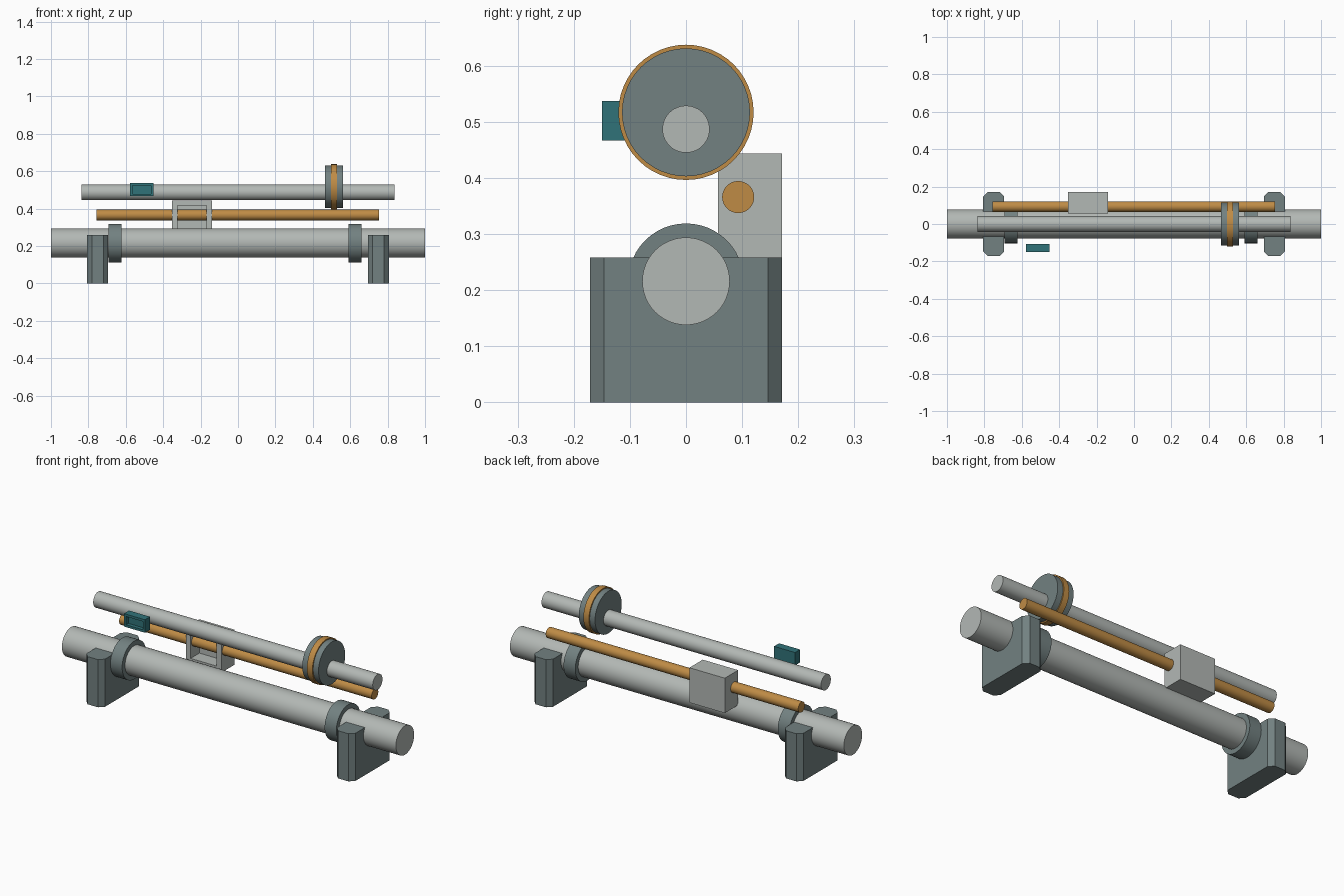
import bpy, bmesh, math
from mathutils import Vector

if "Cube" in bpy.data.objects:
    bpy.data.objects.remove(bpy.data.objects["Cube"])


def material(name, rgb):
    m = bpy.data.materials.new(name)
    m.diffuse_color = (*rgb, 1)
    m.use_nodes = True
    m.node_tree.nodes["Principled BSDF"].inputs["Base Color"].default_value = m.diffuse_color
    return m


STEEL = material("light_steel", (0.45, 0.48, 0.46))
IRON = material("dark_iron", (0.17, 0.22, 0.22))
BRASS = material("brass", (0.52, 0.26, 0.06))
TEAL = material("teal", (0.03, 0.17, 0.19))


def cylinder(name, x0, x1, y, z, r, mat):
    """Cylinder lying along x."""
    bpy.ops.mesh.primitive_cylinder_add(
        vertices=48, radius=r, depth=x1 - x0,
        location=((x0 + x1) / 2, y, z), rotation=(0, math.pi / 2, 0))
    ob = bpy.context.object
    ob.name = name
    ob.data.materials.append(mat)
    bpy.ops.object.shade_smooth_by_angle(angle=math.radians(30))
    return ob


def box(name, lo, hi, mat, chamfer=0, border=0, depth=0):
    """Box with optional chamfered upright edges or a pocket in its front."""
    lo, hi = Vector(lo), Vector(hi)
    mid, size = (lo + hi) / 2, hi - lo
    bm = bmesh.new()
    bmesh.ops.create_cube(bm, size=1)
    bmesh.ops.scale(bm, vec=size, verts=bm.verts)
    if chamfer:
        upright = [e for e in bm.edges
                   if abs(e.verts[0].co.z - e.verts[1].co.z) > 1e-4]
        bmesh.ops.bevel(bm, geom=upright, offset=chamfer, segments=1,
                        affect='EDGES')
    if depth:
        bm.normal_update()
        front = min(bm.faces, key=lambda f: f.normal.y)
        bmesh.ops.inset_region(bm, faces=[front], thickness=border)
        pocket = bmesh.ops.extrude_discrete_faces(bm, faces=[front])["faces"][0]
        bmesh.ops.translate(bm, vec=(0, depth, 0), verts=pocket.verts)
    bmesh.ops.recalc_face_normals(bm, faces=bm.faces)
    me = bpy.data.meshes.new(name)
    bm.to_mesh(me)
    bm.free()
    me.materials.append(mat)
    ob = bpy.data.objects.new(name, me)
    ob.location = mid
    bpy.context.collection.objects.link(ob)
    return ob


# Main bar on two pedestals with collars
cylinder("main_bar", -1, 1, 0, 0.216, 0.078, STEEL)
for side, x, cx in (("left", -0.75, -0.657), ("right", 0.75, 0.626)):
    box(side + "_pedestal", (x - 0.056, -0.171, 0), (x + 0.056, 0.171, 0.258),
        IRON, chamfer=0.025)
    cylinder(side + "_collar", cx - 0.035, cx + 0.035, 0, 0.216, 0.103, IRON)

# Upper shaft carrying the off-centre wheel with a raised brass band
cylinder("upper_shaft", -0.838, 0.836, 0, 0.487, 0.042, STEEL)
cylinder("wheel", 0.465, 0.562, 0, 0.517, 0.114, IRON)
cylinder("wheel_band", 0.497, 0.530, 0, 0.517, 0.1205, BRASS)

# Rear feed rod with its pocketed carriage
cylinder("feed_rod", -0.757, 0.755, 0.093, 0.366, 0.0285, BRASS)
box("carriage", (-0.352, 0.057, 0.255), (-0.14, 0.171, 0.444), STEEL,
    border=0.04, depth=0.075)

# Small front indicator frame
box("indicator", (-0.578, -0.15, 0.467), (-0.452, -0.107, 0.537), TEAL,
    border=0.018, depth=0.02)
